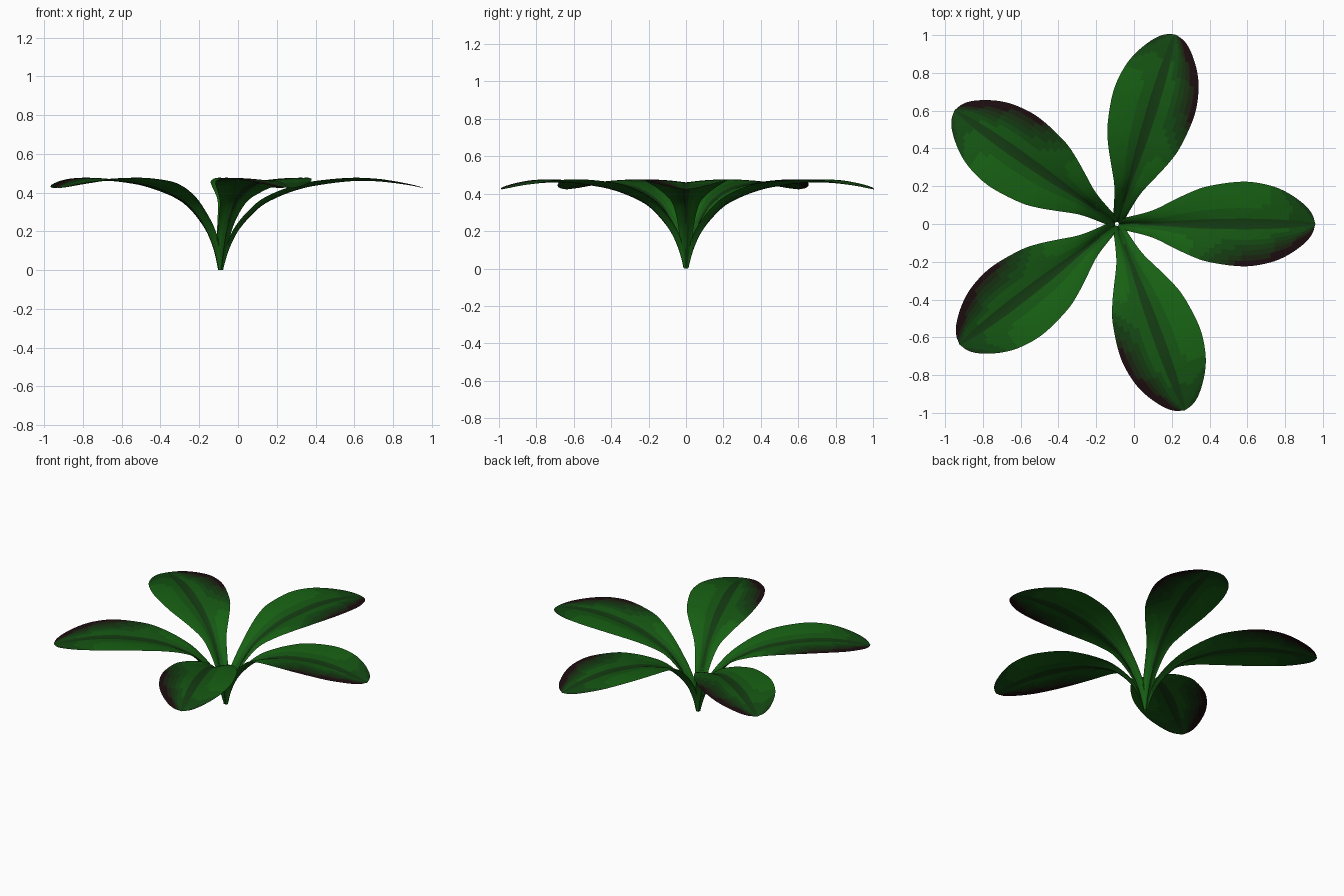
import bpy, math

if "Cube" in bpy.data.objects:
    bpy.data.objects.remove(bpy.data.objects["Cube"])

# Leaf midrib stations: radius, height, half width, fold depth
STATIONS = [
    (0.012, 0.000, 0.012, 0.006), (0.045, 0.110, 0.030, 0.020),
    (0.100, 0.215, 0.042, 0.026), (0.200, 0.322, 0.070, 0.028),
    (0.290, 0.374, 0.115, 0.028), (0.390, 0.412, 0.165, 0.026),
    (0.490, 0.436, 0.201, 0.024), (0.660, 0.458, 0.224, 0.018),
    (0.790, 0.459, 0.209, 0.014), (0.890, 0.450, 0.172, 0.010),
    (0.980, 0.437, 0.112, 0.006), (1.030, 0.427, 0.057, 0.003),
    (1.050, 0.423, 0.000, 0.000)]
ANGLES = [0, 73, 145, 217.5, 290]
CENTRE_X = -0.09
STEPS, HALF = 5, 8
SHADES = 8


def catmull(i, t):
    n = len(STATIONS) - 1
    a, b, c, d = (STATIONS[min(max(k, 0), n)] for k in (i - 1, i, i + 1, i + 2))
    return [0.5 * (2 * q + (r - p) * t + (2 * p - 5 * q + 4 * r - s) * t * t
                   + (3 * q - p - 3 * r + s) * t ** 3) for p, q, r, s in zip(a, b, c, d)]


def mix(a, b, t):
    return [p + (q - p) * t for p, q in zip(a, b)]


# Leaf colours run from dark maroon through deep green to bright green
MAROON, DEEP, BRIGHT = (0.012, 0.004, 0.005), (0.006, 0.05, 0.006), (0.010, 0.15, 0.007)
materials = []
for k in range(SHADES):
    s = 2 * k / (SHADES - 1)
    col = mix(MAROON, DEEP, s) if s < 1 else mix(DEEP, BRIGHT, s - 1)
    m = bpy.data.materials.new(f"leaf_shade_{k}")
    m.diffuse_color = (*col, 1)
    m.use_nodes = True
    m.node_tree.nodes["Principled BSDF"].inputs["Base Color"].default_value = m.diffuse_color
    materials.append(m)


def shade(r, v):
    edge = abs(v)
    s = 1.25 + 0.5 * min(edge * 1.6, 1)
    if edge < 0.12 and r > 0.1:
        s = 0.95                                    # midrib
    blade = min(max((r - 0.35) / 0.3, 0), 1)
    if v < 0:
        s -= 1.9 * blade * max(edge - 0.25, 0) / 0.75
    s -= 1.3 * min(max((r - 0.75) / 0.3, 0), 1) * edge
    return min(max(round(s / 2 * (SHADES - 1)), 0), SHADES - 1)


# One arched leaf with a folded midrib and rounded wings
rows = [catmull(i, k / STEPS) for i in range(len(STATIONS) - 1) for k in range(STEPS)]
rows.append(list(STATIONS[-1]))
verts, faces, shades = [], [], []
W = 2 * HALF + 1
for i, (r, z, w, dip) in enumerate(rows):
    p, q = rows[max(i - 1, 0)], rows[min(i + 1, len(rows) - 1)]
    dr, dz = q[0] - p[0], q[1] - p[1]
    ln = math.hypot(dr, dz)
    w = max(w, 0.0005)
    for j in range(W):
        v = (j - HALF) / HALF
        lift = dip * (1 - (1 - abs(v)) ** 2)
        verts.append((r - lift * dz / ln, v * w, z + lift * dr / ln))
for i in range(len(rows) - 1):
    for j in range(W - 1):
        a = i * W + j
        faces.append((a, a + W, a + W + 1, a + 1))
        shades.append(shade(rows[i][0], (j + 0.5 - HALF) / HALF))

mesh = bpy.data.meshes.new("leaf")
mesh.from_pydata(verts, [], faces)
for m in materials:
    mesh.materials.append(m)
for poly, s in zip(mesh.polygons, shades):
    poly.material_index = s
    poly.use_smooth = True
mesh.update()

# Rosette of five leaves
for n, deg in enumerate(ANGLES):
    leaf = bpy.data.objects.new(f"leaf_{n + 1}", mesh)
    leaf.location = (CENTRE_X, 0, 0)
    leaf.rotation_euler = (0, 0, math.radians(deg))
    bpy.context.collection.objects.link(leaf)
